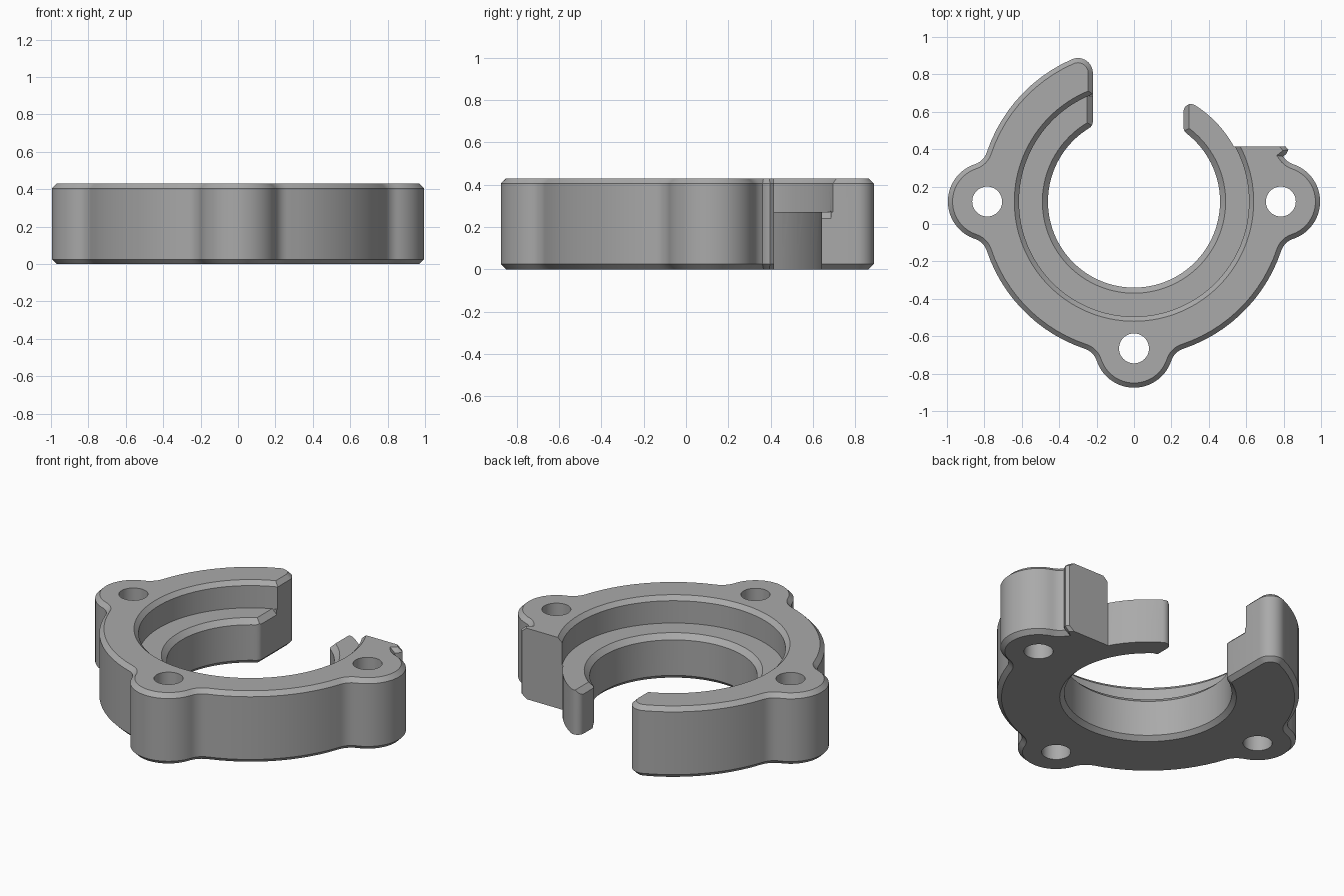
import bpy, bmesh
from math import sin, cos, acos, asin, atan2, sqrt, hypot, radians, pi, tau
from mathutils import Matrix

if "Cube" in bpy.data.objects:
    bpy.data.objects.remove(bpy.data.objects["Cube"])

HEIGHT, LEDGE, CY = 0.43, 0.27, 0.12      # total height, ledge height, ring centre y
RING, BORE, TONGUE = 0.83, 0.46, 0.61     # radii
EAR_D, EAR_R, FILLET, HOLE = 0.785, 0.21, 0.1, 0.08
CHAMFER, CUT_Y = 0.025, 0.415
LEFT_END, RIGHT_END = -0.22, 0.265


def arc(cx, cy, r, a0, a1, step=0.07):
    n = max(4, int(abs(a1 - a0) / step))
    return [(cx + r * cos(a0 + (a1 - a0) * i / n), cy + r * sin(a0 + (a1 - a0) * i / n))
            for i in range(n + 1)]


# Angles where an ear's fillets touch the ring and the ear
fd = RING + FILLET
alpha = acos((fd**2 + EAR_D**2 - (EAR_R + FILLET)**2) / (2 * fd * EAR_D))
phi = atan2(fd * sin(alpha), fd * cos(alpha) - EAR_D)


def ear(angle, last=pi + alpha):
    fx, fy = fd * cos(alpha), fd * sin(alpha)
    pts = arc(fx, -fy, FILLET, pi - alpha, pi - phi, 0.15)
    pts += arc(EAR_D, 0, EAR_R, -phi, phi)[1:-1]
    pts += arc(fx, fy, FILLET, pi + phi, last, 0.15)
    c, s = cos(angle), sin(angle)
    return [(x * c - y * s, x * s + y * c) for x, y in pts]


def corner(x, dist):
    """Centre of a corner round at a given x and distance from the ring centre."""
    y = sqrt(dist**2 - x**2)
    return x, y, atan2(y, x)


# Outline, counter-clockwise about the ring centre
r = 0.04
tx, ty, ta = corner(RIGHT_END + r, TONGUE - r)
ix, iy, ia = corner(RIGHT_END + r, BORE + r)
jx, jy, ja = corner(LEFT_END - r, BORE + r)
ox, oy, oa = corner(LEFT_END - 2 * r, RING - 2 * r)
cut = CUT_Y - CY
outline = ear(0, radians(212))
outline += [(0.815, cut - 0.04), (0.825, cut - 0.018), (0.81, cut)]
outline += arc(0, 0, TONGUE, asin(cut / TONGUE), ta)
outline += arc(tx, ty, r, ta, pi, 0.25)[1:]
outline += arc(ix, iy, r, pi, pi + ia, 0.25)
outline += arc(0, 0, BORE, ia, ja - tau, 0.05)[1:-1]
outline += arc(jx, jy, r, ja + pi, tau, 0.25)
outline += arc(ox, oy, 2 * r, 0, oa, 0.15)
outline += arc(0, 0, RING, oa, pi - alpha)[1:-1]
outline += ear(pi)
outline += arc(0, 0, RING, pi + alpha, 1.5 * pi - alpha)[1:-1]
outline += ear(1.5 * pi)
outline += arc(0, 0, RING, 1.5 * pi + alpha, tau - alpha)[1:-1]


def make(name, bm):
    bmesh.ops.recalc_face_normals(bm, faces=bm.faces)
    mesh = bpy.data.meshes.new(name)
    bm.to_mesh(mesh)
    bm.free()
    obj = bpy.data.objects.new(name, mesh)
    bpy.context.collection.objects.link(obj)
    return obj


# Clamp body: extruded outline with chamfered rims
bm = bmesh.new()
base = bm.faces.new([bm.verts.new((x, y + CY, 0)) for x, y in outline])
top = bmesh.ops.extrude_face_region(bm, geom=[base], use_keep_orig=True)["geom"]
bmesh.ops.translate(bm, vec=(0, 0, HEIGHT), verts=[g for g in top if isinstance(g, bmesh.types.BMVert)])


def chamfered(edge):
    a, b = (v.co for v in edge.verts)
    if abs(a.z - b.z) > 0.01:
        return False
    m = (a + b) / 2
    rad = hypot(m.x, m.y - CY)
    if rad < BORE + 0.01:
        return m.z < 0.1
    return not (m.x > 0.2 and m.y > CUT_Y - 0.005)


bmesh.ops.bevel(bm, geom=[e for e in bm.edges if chamfered(e)], offset=CHAMFER,
                segments=1, affect='EDGES', clamp_overlap=False)
body = make("clamp_body", bm)

cutters = []

# Counterbore: revolved profile leaving the inner ledge and its chamfers
profile = [(0, 0.23), (0.45, 0.23), (0.49, LEDGE), (0.615, LEDGE),
           (0.615, HEIGHT - CHAMFER), (0.665, HEIGHT + CHAMFER), (0, HEIGHT + CHAMFER)]
bm = bmesh.new()
pv = [bm.verts.new((x, CY, z)) for x, z in profile]
pe = [bm.edges.new(p) for p in zip(pv, pv[1:])]
bmesh.ops.spin(bm, geom=pv + pe, cent=(0, CY, 0), axis=(0, 0, 1), angle=tau, steps=128)
bmesh.ops.remove_doubles(bm, verts=bm.verts, dist=1e-4)
cutters.append(make("counterbore_cutter", bm))

# Bolt holes through the ears
for a in (0, pi, 1.5 * pi):
    bm = bmesh.new()
    bmesh.ops.create_cone(bm, cap_ends=True, segments=48, radius1=HOLE, radius2=HOLE, depth=1,
                          matrix=Matrix.Translation((EAR_D * cos(a), CY + EAR_D * sin(a), 0.2)))
    cutters.append(make("bolt_hole_cutter", bm))

# Sloped ends of the ledge
for x, y0, y1 in ((LEFT_END, 0.4, 0.685), (RIGHT_END, 0.4, 0.7)):
    bm = bmesh.new()
    side = 0.03 * sqrt(2)
    bmesh.ops.create_cube(bm, size=1, matrix=Matrix.Translation((x, (y0 + y1) / 2, LEDGE))
                          @ Matrix.Rotation(pi / 4, 4, 'Y') @ Matrix.Diagonal((side, y1 - y0, side, 1)))
    cutters.append(make("ledge_end_cutter", bm))

bpy.ops.object.select_all(action='DESELECT')
bpy.context.view_layer.objects.active = body
body.select_set(True)
for c in cutters:
    mod = body.modifiers.new("cut", 'BOOLEAN')
    mod.operation, mod.solver, mod.object = 'DIFFERENCE', 'EXACT', c
    bpy.ops.object.modifier_apply(modifier=mod.name)
    bpy.data.objects.remove(c)

# Single grey finish
grey = bpy.data.materials.new("plain_grey")
grey.use_nodes = True
color = (0.4, 0.4, 0.4, 1)
grey.diffuse_color = color
grey.node_tree.nodes["Principled BSDF"].inputs["Base Color"].default_value = color
body.data.materials.clear()
body.data.materials.append(grey)
bpy.ops.object.shade_smooth_by_angle(angle=radians(30))
